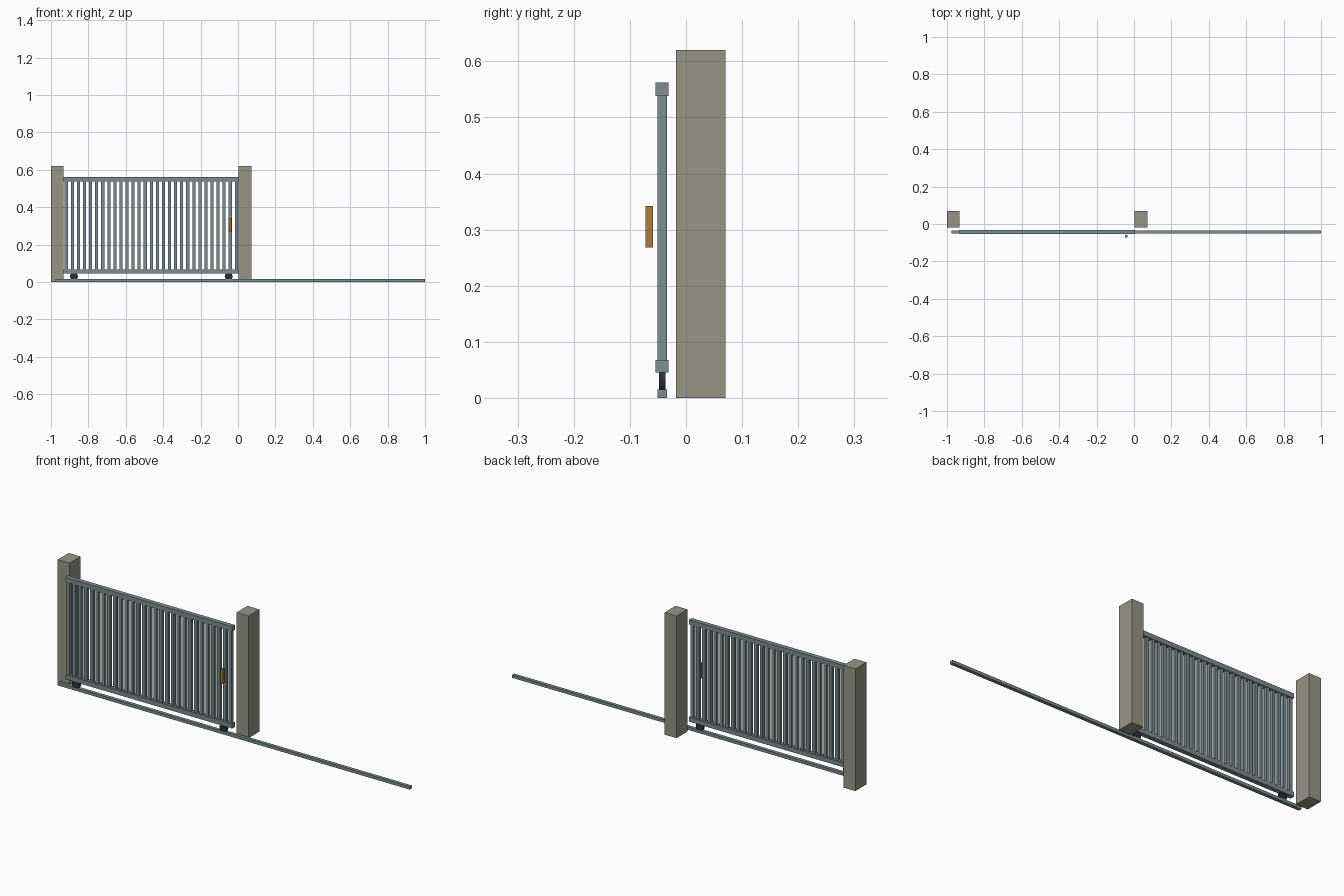
import bpy, bmesh, math
from mathutils import Matrix, Vector

if "Cube" in bpy.data.objects:
    bpy.data.objects.remove(bpy.data.objects["Cube"])


def material(name, rgb):
    m = bpy.data.materials.new(name)
    m.diffuse_color = (*rgb, 1)
    m.use_nodes = True
    m.node_tree.nodes["Principled BSDF"].inputs["Base Color"].default_value = m.diffuse_color
    return m


STONE = material("stone_grey", (0.31, 0.30, 0.245))
STEEL = material("blue_grey_steel", (0.205, 0.262, 0.27))
RUBBER = material("dark_wheel", (0.022, 0.028, 0.031))
BRASS = material("brass", (0.40, 0.205, 0.05))


def finish(name, bm, mat):
    me = bpy.data.meshes.new(name)
    bm.to_mesh(me)
    bm.free()
    me.materials.append(mat)
    ob = bpy.data.objects.new(name, me)
    bpy.context.collection.objects.link(ob)
    return ob


def add_box(bm, x, y, z):
    """Box from (min, max) pairs."""
    size = Vector(b - a for a, b in (x, y, z))
    centre = Vector((a + b) / 2 for a, b in (x, y, z))
    bmesh.ops.create_cube(bm, size=1, matrix=Matrix.Translation(centre) @ Matrix.Diagonal((*size, 1)))


def box(name, mat, x, y, z):
    bm = bmesh.new()
    add_box(bm, x, y, z)
    return finish(name, bm, mat)


GATE_Y = -0.0425
LEFT, RIGHT = -0.932, 0.005

# gate posts
box("left_post", STONE, (-1.0, -0.933), (-0.018, 0.07), (0, 0.62))
box("right_post", STONE, (0.004, 0.071), (-0.018, 0.07), (0, 0.62))

# ground track
box("track", STEEL, (-0.977, 1.0), (GATE_Y - 0.0085, GATE_Y + 0.0085), (0, 0.015))

# gate rails
for name, z in (("bottom_rail", (0.045, 0.068)), ("top_rail", (0.538, 0.562))):
    box(name, STEEL, (LEFT, RIGHT), (GATE_Y - 0.0115, GATE_Y + 0.0115), z)

# upright bars
bm = bmesh.new()
COUNT, HALF = 29, 0.0083
first, last = LEFT + 0.014, RIGHT - 0.014
for i in range(COUNT):
    x = first + (last - first) * i / (COUNT - 1)
    add_box(bm, (x - HALF, x + HALF), (GATE_Y - HALF, GATE_Y + HALF), (0.066, 0.54))
finish("bars", bm, STEEL)

# rollers between rail and track
for name, x in (("left_wheel", -0.877), ("right_wheel", -0.05)):
    bm = bmesh.new()
    bmesh.ops.create_cone(bm, cap_ends=True, segments=20, radius1=0.021, radius2=0.021, depth=0.012,
                          matrix=Matrix.Translation((x, GATE_Y, 0.03)) @ Matrix.Rotation(math.pi / 2, 4, 'X'))
    finish(name, bm, RUBBER)

# pull handle
box("handle", BRASS, (-0.047, -0.035), (-0.072, -0.059), (0.268, 0.342))
